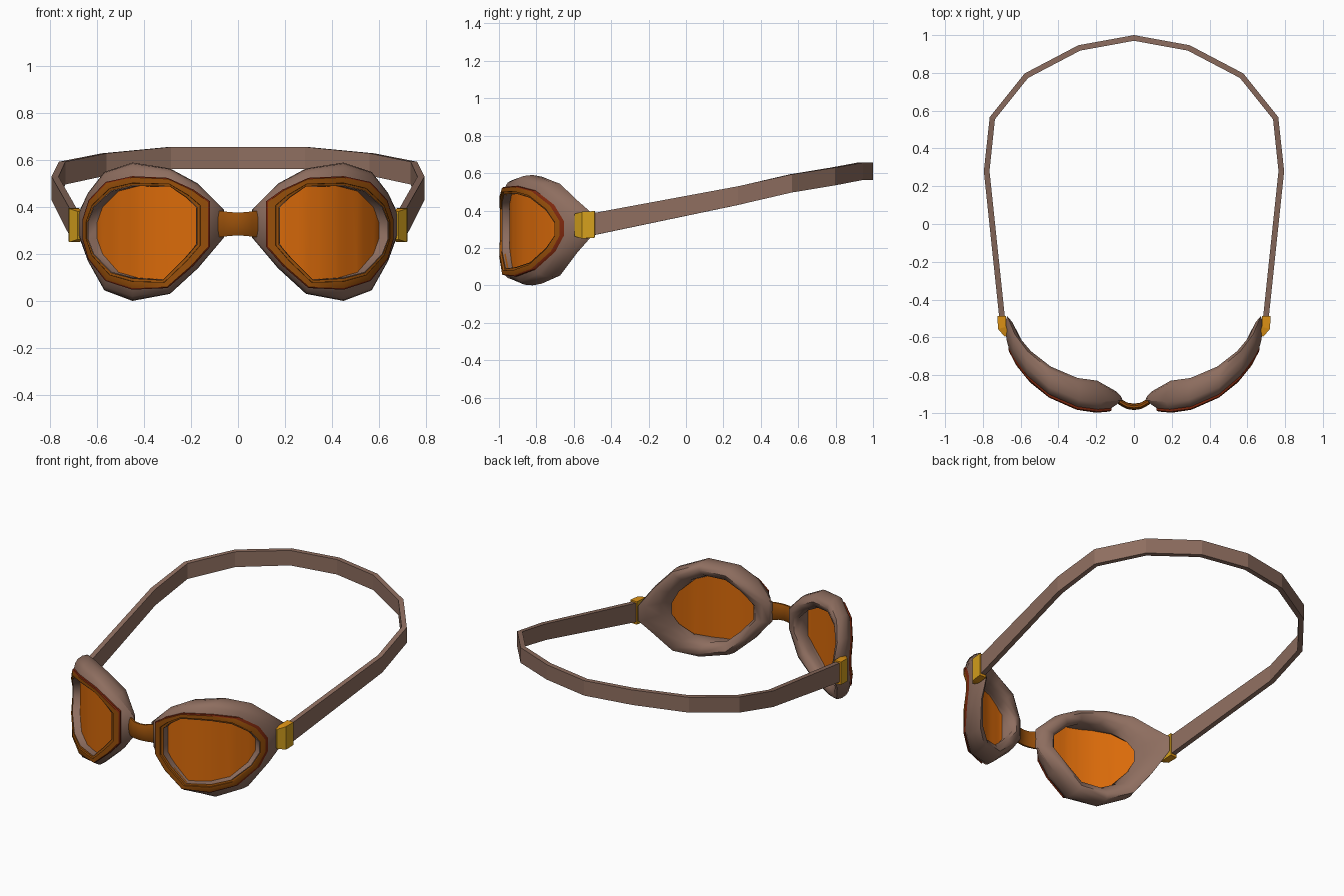
import bpy, bmesh, math
from mathutils import Vector

if "Cube" in bpy.data.objects:
    bpy.data.objects.remove(bpy.data.objects["Cube"])


def material(name, rgb):
    m = bpy.data.materials.new(name)
    m.diffuse_color = (*rgb, 1)
    m.use_nodes = True
    m.node_tree.nodes["Principled BSDF"].inputs["Base Color"].default_value = m.diffuse_color
    return m


BROWN = material("padding and strap brown", (0.27, 0.155, 0.115))
AMBER = material("lens amber", (0.70, 0.145, 0.003))
FRAME = material("frame dark orange", (0.31, 0.078, 0.003))
RED = material("lip dark red", (0.20, 0.02, 0.004))
GOLD = material("clip gold", (0.66, 0.35, 0.012))
ORANGE = material("clip edge orange", (0.75, 0.30, 0.008))


def finish(name, bm, mats, angle=None, recalc=True):
    """Turn a right-hand half into a mirrored object."""
    if recalc:
        bmesh.ops.recalc_face_normals(bm, faces=bm.faces)
    me = bpy.data.meshes.new(name)
    bm.to_mesh(me)
    bm.free()
    for m in mats:
        me.materials.append(m)
    ob = bpy.data.objects.new(name, me)
    bpy.context.collection.objects.link(ob)
    ob.modifiers.new("Mirror", 'MIRROR').merge_threshold = 0.001
    if angle:
        bpy.ops.object.select_all(action='DESELECT')
        ob.select_set(True)
        bpy.context.view_layer.objects.active = ob
        bpy.ops.object.shade_smooth_by_angle(angle=math.radians(angle))
    return ob


def loft(rings, caps=(False, False), loop=False, mat_rule=None):
    bm = bmesh.new()
    vs = [[bm.verts.new(p) for p in r] for r in rings]
    n = len(vs[0])
    pairs = list(zip(vs, vs[1:])) + ([(vs[-1], vs[0])] if loop else [])
    for k, (a, b) in enumerate(pairs):
        for i in range(n):
            f = bm.faces.new((a[i], a[(i + 1) % n], b[(i + 1) % n], b[i]))
            f.material_index = mat_rule(k) if mat_rule else 0
    if caps[0]:
        bm.faces.new(vs[0])
    if caps[1]:
        bm.faces.new(vs[-1])
    return bm


# wrap-around curve of the face: y as a function of x
CURVE = [(0.0, -.94), (.05, -.962), (.12, -.983), (.2, -.99), (.3, -.975), (.38, -.947), (.45, -.91),
         (.55, -.83), (.62, -.745), (.67, -.65), (.70, -.57)]


def face_y(x):
    for (x0, y0), (x1, y1) in zip(CURVE, CURVE[1:]):
        if x <= x1:
            break
    return y0 + (y1 - y0) * (x - x0) / (x1 - x0)


def sink(x, z, d):
    """Point on the face curve, sunk inward along its normal."""
    slope = (face_y(x + .04) - face_y(x - .04)) / .08
    n = Vector((-slope, 1, 0)).normalized()
    return Vector((x, face_y(x), z)) + n * d


def inset(outline, d):
    return [sink(x, z, d) for x, z in outline]


def wrap(outline, depth):
    """Lay a front-view outline on the face curve, pushed straight back."""
    return [Vector((x, face_y(x) + depth * (min(1, x / .17) if depth > .05 else 1), z)) for x, z in outline]


def mix(a, b, t):
    return [(p[0] + (q[0] - p[0]) * t, p[1] + (q[1] - p[1]) * t) for p, q in zip(a, b)]


# matching front-view outlines of one cup
PAD = [(.06, .27), (.06, .39), (.17, .50), (.29, .565), (.45, .59), (.57, .55), (.64, .46), (.68, .375),
       (.68, .28), (.64, .17), (.57, .045), (.45, 0), (.29, .03), (.17, .14)]
RIM = [(.12, .23), (.12, .425), (.19, .475), (.30, .525), (.45, .532), (.565, .507), (.637, .43), (.664, .345),
       (.664, .265), (.64, .18), (.565, .085), (.45, .048), (.30, .055), (.19, .15)]
LENS = [(.178, .24), (.178, .40), (.22, .44), (.29, .487), (.45, .49), (.54, .468), (.615, .40), (.64, .335),
        (.64, .265), (.615, .20), (.54, .122), (.45, .098), (.32, .09), (.23, .18)]
OPEN = mix(PAD, [(.37, .30)] * len(PAD), .30)

# soft padding cup: from the rim, out over the cushion, in to the lens
rings = [wrap(RIM, .008), wrap(mix(RIM, PAD, .6), .022), wrap(mix(RIM, PAD, .92), .045),
         wrap(PAD, .09), wrap(mix(PAD, OPEN, .1), .14), wrap(mix(PAD, OPEN, .4), .16),
         wrap(mix(PAD, OPEN, .8), .145), wrap(OPEN, .115), inset(mix(LENS, OPEN, .15), .06),
         inset(LENS, .052), wrap(LENS, .003)]
for r in rings[3:6]:                      # draw the temple tip back to the clip
    for i in (7, 8):
        r[i].y += .02
finish("padding_cup", loft(rings), [BROWN], 50)

# stepped lens frame with a dark red outer lip
rings = [wrap(RIM, .02), wrap(RIM, -.004), wrap(mix(RIM, LENS, .13), -.009),
         wrap(mix(RIM, LENS, .7), -.009), wrap(mix(RIM, LENS, .72), .002),
         wrap(mix(RIM, LENS, .96), .004), wrap(mix(RIM, LENS, .96), .02)]
finish("lens_frame", loft(rings, loop=True, mat_rule=lambda k: 1 if k < 2 else 0), [FRAME, RED], 30)

# curved lens: flat outline cut into columns, then bent and sunk into the cup
bm = bmesh.new()
bm.faces.new([bm.verts.new((x, 0, z)) for x, z in LENS])
for i in range(1, 18):
    bmesh.ops.bisect_plane(bm, geom=bm.verts[:] + bm.edges[:] + bm.faces[:],
                           plane_co=(.178 + i * .026, 0, 0), plane_no=(1, 0, 0))
for v in bm.verts:
    v.co = sink(v.co.x, v.co.z, .045)
bm.normal_update()
for f in bm.faces:
    if f.normal.y > 0:
        f.normal_flip()
finish("lens", bm, [AMBER], 40, recalc=False)

# nose bridge: oval sections flaring into the cups
rings = []
for x, y, h, t in [(0, -.968, .052, .017), (.035, -.963, .053, .017), (.06, -.95, .057, .018),
                   (.085, -.935, .06, .018)]:
    rings.append([(x, y + t * math.cos(a), .328 + h * math.sin(a))
                  for a in [math.tau * k / 10 for k in range(10)]])
finish("nose_bridge", loft(rings, caps=(False, True)), [FRAME], 50)


def ribbon(path, caps):
    """Rectangular band along (x, y, z centre, height, thickness) points."""
    rings = []
    for i, (x, y, z, h, t) in enumerate(path):
        a, b = path[max(i - 1, 0)], path[min(i + 1, len(path) - 1)]
        n = Vector((b[1] - a[1], a[0] - b[0], 0)).normalized()
        if x == 0:
            n = Vector((0, 1, 0))
        rings.append([Vector((x, y, z + s * h / 2)) + n * (o * t / 2)
                      for o, s in ((1, 1), (1, -1), (-1, -1), (-1, 1))])
    return loft(rings, caps)


# head strap
finish("head_strap", ribbon([
    (.69, -.54, .32, .12, .025), (.70, -.48, .33, .118, .03), (.78, .28, .48, .10, .03),
    (.75, .56, .545, .097, .03), (.57, .785, .582, .095, .03),
    (.29, .932, .61, .093, .03), (0, .985, .61, .093, .03)], (True, False)), [BROWN])

# strap clips: gold plates with orange top, bottom and back edges
bm = ribbon([(.674, -.59, .322, .12, .025), (.698, -.55, .322, .143, .045),
             (.701, -.487, .326, .142, .045)], (True, True))
bmesh.ops.recalc_face_normals(bm, faces=bm.faces)
for f in bm.faces:
    f.material_index = 1 if abs(f.normal.z) > .7 or f.normal.y > .7 else 0
finish("strap_clip", bm, [GOLD, ORANGE])
